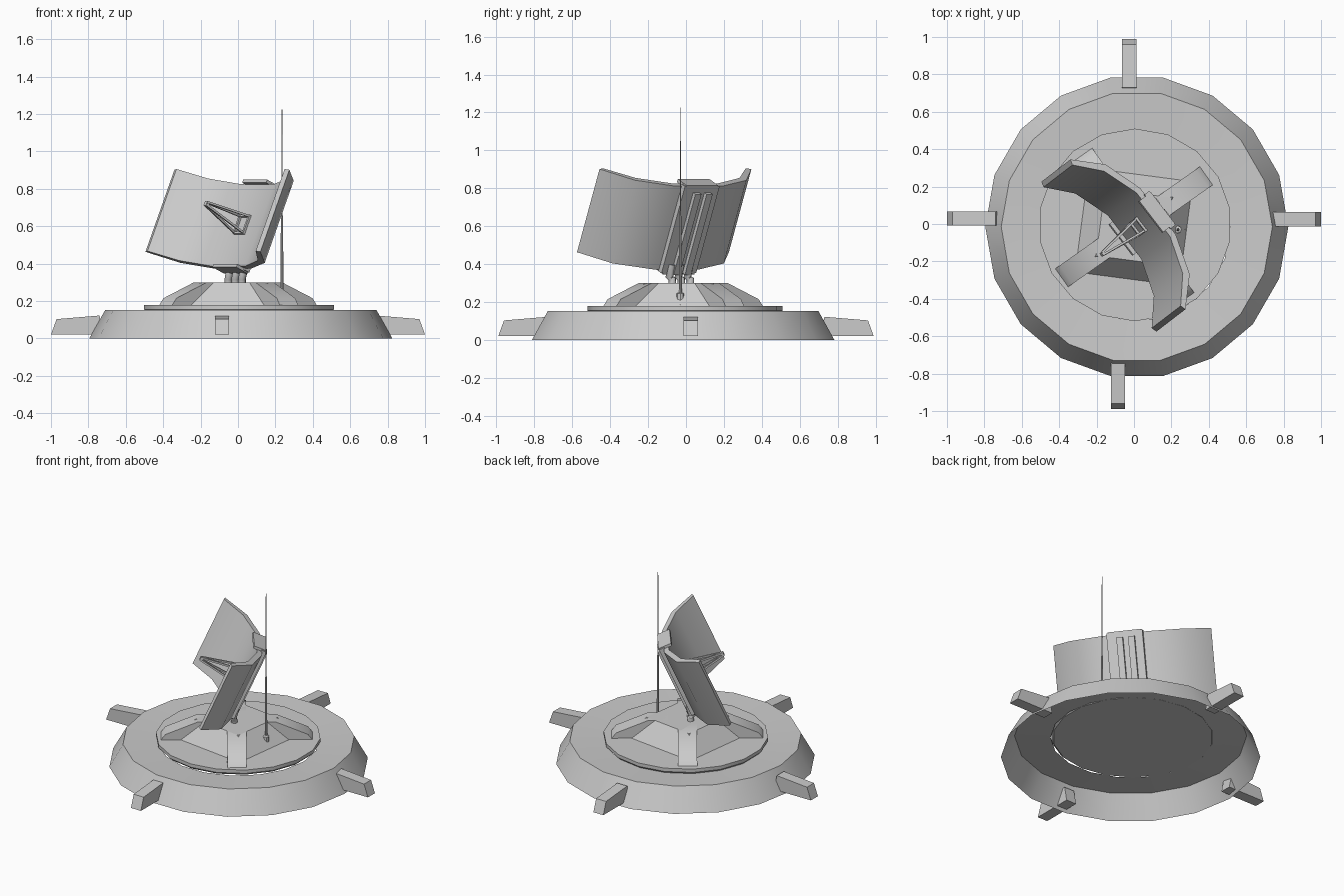
import bpy, bmesh, math
from mathutils import Vector, Matrix

if "Cube" in bpy.data.objects:
    bpy.data.objects.remove(bpy.data.objects["Cube"])

CX, CY = 0.015, -0.015          # hub centre
AZ, TILT = math.radians(37.5), math.radians(24)

# dish frame: U across, B backward, W up along the panel
U = Vector((math.sin(AZ), -math.cos(AZ), 0))
H = Vector((math.cos(AZ), math.sin(AZ), 0))
W = H * math.sin(TILT) + Vector((0, 0, math.cos(TILT)))
B = H * math.cos(TILT) - Vector((0, 0, math.sin(TILT)))
O = Vector((-0.11, -0.115, 0.682))


def dish(u, b, w):
    return O + U * u + B * b + W * w


def make(name, verts, faces, angle=35):
    me = bpy.data.meshes.new(name)
    me.from_pydata([tuple(v) for v in verts], [], faces)
    bm = bmesh.new()
    bm.from_mesh(me)
    bmesh.ops.recalc_face_normals(bm, faces=bm.faces)
    bm.to_mesh(me)
    bm.free()
    ob = bpy.data.objects.new(name, me)
    bpy.context.collection.objects.link(ob)
    bpy.ops.object.select_all(action='DESELECT')
    ob.select_set(True)
    bpy.context.view_layer.objects.active = ob
    bpy.ops.object.shade_smooth_by_angle(angle=math.radians(angle))
    return ob


def lathe(name, profile, n, cx, cy, phase=0, caps=False):
    verts = [(cx + r * math.cos(phase + math.tau * i / n),
              cy + r * math.sin(phase + math.tau * i / n), z)
             for r, z in profile for i in range(n)]
    faces = [(k * n + i, k * n + (i + 1) % n, (k + 1) * n + (i + 1) % n, (k + 1) * n + i)
             for k in range(len(profile) - 1) for i in range(n)]
    if caps:
        faces += [tuple(range(n)), tuple(range(len(verts) - n, len(verts)))]
    return make(name, verts, faces)


def prism(name, bottom, top):
    """Solid between two matching outlines."""
    n = len(bottom)
    faces = [tuple(range(n)), tuple(range(n, 2 * n))]
    faces += [(i, (i + 1) % n, n + (i + 1) % n, n + i) for i in range(n)]
    return make(name, list(bottom) + list(top), faces)


def dish_box(name, u0, u1, b0, b1, w0, w1):
    ring = [(u0, b0), (u1, b0), (u1, b1), (u0, b1)]
    return prism(name, [dish(u, b, w0) for u, b in ring], [dish(u, b, w1) for u, b in ring])


def tube(name, points, radius, n=8):
    """Round or square bar along a path, ends closed."""
    pts = [Vector(p) for p in points]
    verts, faces = [], []
    for i, p in enumerate(pts):
        d = (pts[min(i + 1, len(pts) - 1)] - pts[max(i - 1, 0)]).normalized()
        side = (U - d * U.dot(d))
        if side.length < 0.1:
            side = W - d * W.dot(d)
        side.normalize()
        up = d.cross(side)
        for k in range(n):
            a = math.tau * (k + 0.5) / n
            verts.append(p + (side * math.cos(a) + up * math.sin(a)) * radius)
    for i in range(len(pts) - 1):
        faces += [(i * n + k, i * n + (k + 1) % n, (i + 1) * n + (k + 1) % n, (i + 1) * n + k)
                  for k in range(n)]
    faces += [tuple(range(n)), tuple(range(len(verts) - n, len(verts)))]
    return make(name, verts, faces, 50)


# open skirt with an inward-sloping top
lathe("base_skirt", [(0.81, 0), (0.725, 0.152), (0.5, 0.14)], 18, CX, CY)

# turntable disc
lathe("turntable", [(0.5, 0.14), (0.515, 0.155), (0.515, 0.178)], 18, 0.005, CY + 0.01,
      math.radians(10), caps=True)

# four feet poking out of the skirt
for name, x, y, ang in (("right", 0, 0.025, 0), ("back", -0.025, -0.01, 90),
                        ("left", 0, 0.03, 180), ("front", -0.085, 0.01, 270)):
    m = Matrix.Translation((x, y, 0)) @ Matrix.Rotation(math.radians(ang), 4, 'Z')
    side = [(0.72, 0.02), (1.0, 0.02), (0.97, 0.103), (0.74, 0.122)]
    prism(name + "_foot", [m @ Vector((r, -0.038, z)) for r, z in side],
          [m @ Vector((r, 0.038, z)) for r, z in side])

# pedestal: square hub with sloping sides and four arms
lathe("pedestal_hub", [(0.40, 0.175), (0.255, 0.3)], 4, 0.0, CY, AZ, caps=True)
for i in range(4):
    m = Matrix.Translation((0.0, CY, 0)) @ Matrix.Rotation(AZ - 0.04 + i * math.pi / 2, 4, 'Z')
    side = [(0.1, 0.175), (0.475, 0.175), (0.445, 0.215), (0.245, 0.3), (0.1, 0.3)]
    prism("pedestal_arm", [m @ Vector((r, -0.06, z)) for r, z in side],
          [m @ Vector((r, 0.06, z)) for r, z in side])

# curved reflector panel, thin at the tips
half = [(0.505, 0.0), (0.37, 0.145), (0.156, 0.222)]
back = half + [(-u, b) for u, b in reversed(half)]
inner = [(0.475, -0.01), (0.345, 0.115), (0.147, 0.188)]
front = inner + [(-u, b) for u, b in reversed(inner)]
pv = [dish(u, b, w) for w in (-0.24, 0.24) for u, b in back + front]
pf = []
for i in range(5):
    pf += [(i, i + 1, 13 + i, 12 + i), (6 + i, 7 + i, 19 + i, 18 + i),
           (i, i + 1, 7 + i, 6 + i), (12 + i, 13 + i, 19 + i, 18 + i)]
pf += [(0, 6, 18, 12), (5, 11, 23, 17)]
make("reflector_panel", pv, pf, 50)

# spine clamped over the back of the reflector
dish_box("reflector_spine", -0.115, 0.115, 0.215, 0.25, -0.25, 0.25)
for name, w in (("upper", 0.238), ("lower", -0.256)):
    dish_box(name + "_clamp", -0.105, 0.105, 0.165, 0.25, w, w + 0.018)

# rails on the spine
for u in (-0.045, 0.03):
    dish_box("spine_rail", u - 0.02, u + 0.02, 0.245, 0.272, -0.25, 0.215)

# bent support pipes from hub to spine
for u in (-0.06, 0, 0.06):
    foot = Vector((-0.015, -0.025, 0.29)) + U * u
    tube("support_pipe", [foot, foot + Vector((0, 0, 0.03)),
                          dish(u, 0.255, -0.27), dish(u, 0.245, -0.2)], 0.021)

# feed horn frame: square base and four struts meeting at the tip
corners = [(0.04, 0.05), (-0.04, 0.05), (-0.04, -0.05), (0.04, -0.05)]
for i in range(4):
    (u0, w0), (u1, w1) = corners[i], corners[(i + 1) % 4]
    tube("feed_base_bar", [dish(u0, 0.18, w0), dish(u1, 0.18, w1)], 0.009, 4)
    tube("feed_strut", [dish(u0, 0.19, w0), dish(u0 * 0.15, -0.085, w0 * 0.15 + 0.005)], 0.008, 4)
dish_box("feed_tip", -0.011, 0.011, -0.09, -0.07, -0.008, 0.018)

# whip antenna
lathe("whip_antenna", [(0.04, 0.17), (0.04, 0.187), (0.02, 0.19), (0.02, 0.245), (0.008, 0.25),
                       (0.006, 0.65), (0.003, 0.66), (0.002, 1.225)], 8, 0.235, -0.03, caps=True)
